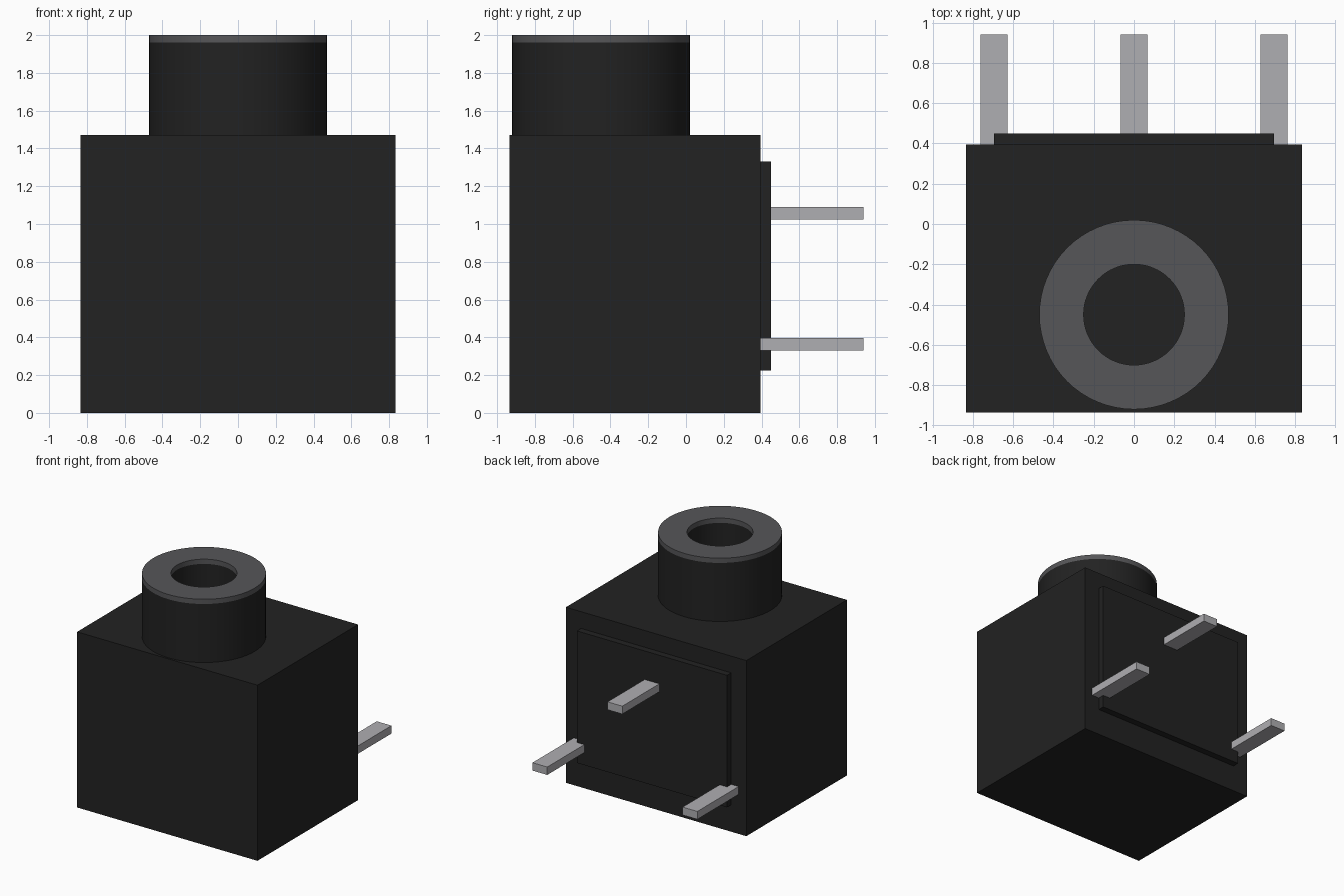
import bpy, bmesh, math

cube = bpy.data.objects.get("Cube")
if cube:
    bpy.data.objects.remove(cube, do_unlink=True)


def material(name, color):
    mat = bpy.data.materials.new(name)
    mat.use_nodes = True
    rgba = (*color, 1)
    mat.diffuse_color = rgba
    mat.node_tree.nodes["Principled BSDF"].inputs["Base Color"].default_value = rgba
    return mat


black = material("black plastic", (0.016, 0.016, 0.016))
grey = material("dark grey metal", (0.093, 0.093, 0.098))
silver = material("silver metal", (0.43, 0.425, 0.445))


def finish(name, bm, mat):
    bmesh.ops.recalc_face_normals(bm, faces=bm.faces[:])
    mesh = bpy.data.meshes.new(name)
    bm.to_mesh(mesh)
    bm.free()
    mesh.materials.append(mat)
    obj = bpy.data.objects.new(name, mesh)
    bpy.context.collection.objects.link(obj)
    return obj


def box(name, low, high, mat):
    bm = bmesh.new()
    bmesh.ops.create_cube(bm, size=1)
    for v in bm.verts:
        v.co = [(a + b) / 2 + c * (b - a) for a, b, c in zip(low, high, v.co)]
    return finish(name, bm, mat)


def tube(name, y, outer, inner, bottom, top, mat, sides=64):
    # Spin a closed rectangular section around the vertical axis
    bm = bmesh.new()
    section = [(inner, bottom), (outer, bottom), (outer, top), (inner, top)]
    rings = []
    for i in range(sides):
        a = math.tau * i / sides
        rings.append([bm.verts.new((r * math.cos(a), y + r * math.sin(a), z)) for r, z in section])
    for i in range(sides):
        p, q = rings[i], rings[(i + 1) % sides]
        for j in range(4):
            k = (j + 1) % 4
            bm.faces.new((p[j], q[j], q[k], p[k]))
    obj = finish(name, bm, mat)
    bpy.ops.object.select_all(action='DESELECT')
    obj.select_set(True)
    bpy.context.view_layer.objects.active = obj
    bpy.ops.object.shade_smooth_by_angle(angle=math.radians(30))
    return obj


# Housing and raised back plate
box("housing", (-0.835, -0.935, 0), (0.835, 0.395, 1.47), black)
box("back_plate", (-0.695, 0.39, 0.225), (0.695, 0.45, 1.33), black)

# Socket barrel with its metal rim
tube("socket_barrel", -0.45, 0.47, 0.25, 1.47, 1.96, black)
tube("socket_rim", -0.45, 0.47, 0.25, 1.96, 2.0, grey)

# Contact pins
for name, x, z in (("left_pin", 0.695, 0.363), ("right_pin", -0.695, 0.363), ("center_pin", 0, 1.058)):
    box(name, (x - 0.068, 0.39, z - 0.033), (x + 0.068, 0.94, z + 0.033), silver)
